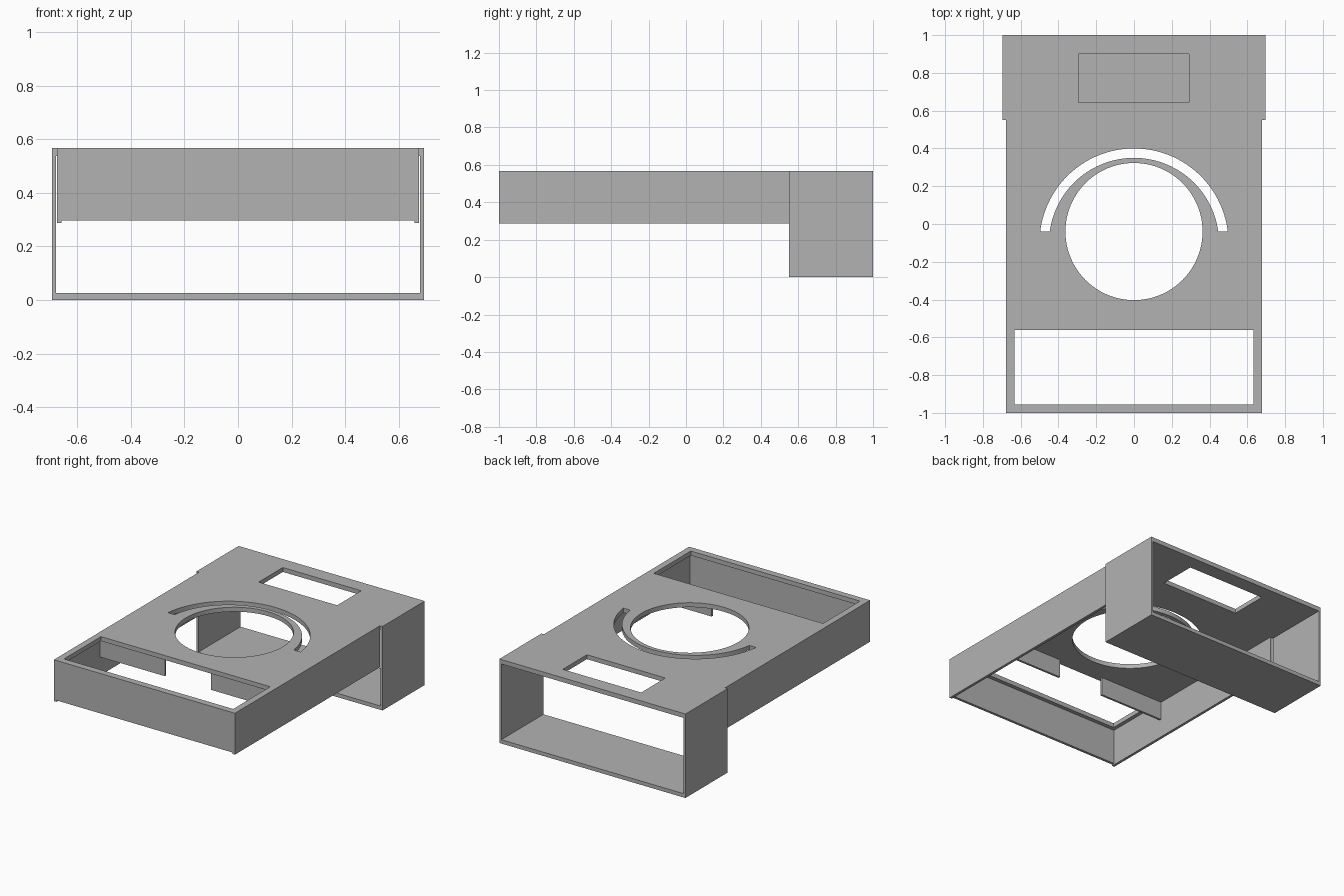
import bpy, bmesh, math

if "Cube" in bpy.data.objects:
    bpy.data.objects.remove(bpy.data.objects["Cube"], do_unlink=True)

grey = bpy.data.materials.new("plain_grey")
grey.use_nodes = True
colour = (0.45, 0.45, 0.45, 1)
grey.diffuse_color = colour
grey.node_tree.nodes["Principled BSDF"].inputs["Base Color"].default_value = colour

TOP, UNDER = 0.568, 0.538      # top plate faces
BODY, BOX = 0.677, 0.696       # half widths of body and rear box
STEP = 0.55                    # where the rear box begins


def prism(name, outline, z0, z1):
    """Extrude a flat outline from z0 up to z1."""
    bm = bmesh.new()
    face = bm.faces.new([bm.verts.new((x, y, z0)) for x, y in outline])
    ext = bmesh.ops.extrude_face_region(bm, geom=[face])
    verts = [v for v in ext["geom"] if isinstance(v, bmesh.types.BMVert)]
    bmesh.ops.translate(bm, verts=verts, vec=(0, 0, z1 - z0))
    bmesh.ops.recalc_face_normals(bm, faces=bm.faces)
    mesh = bpy.data.meshes.new(name)
    bm.to_mesh(mesh)
    bm.free()
    mesh.materials.append(grey)
    obj = bpy.data.objects.new(name, mesh)
    bpy.context.collection.objects.link(obj)
    return obj


def box(name, x0, x1, y0, y1, z0, z1):
    return prism(name, [(x0, y0), (x1, y0), (x1, y1), (x0, y1)], z0, z1)


def arc(r, cy, a0, a1, n):
    angles = [a0 + (a1 - a0) * i / n for i in range(n + 1)]
    return [(r * math.cos(a), cy + r * math.sin(a)) for a in angles]


def cut(target, cutter):
    cutter.hide_render = True
    mod = target.modifiers.new("cut", "BOOLEAN")
    mod.operation, mod.solver, mod.object = "DIFFERENCE", "EXACT", cutter
    bpy.context.view_layer.objects.active = target
    bpy.ops.object.modifier_apply(modifier=mod.name)
    bpy.data.objects.remove(cutter, do_unlink=True)


# Top plate, wider over the rear box
half = [(BODY, -1), (BODY, STEP), (BOX, STEP), (BOX, 1)]
plate = prism("top_plate", half + [(-x, y) for x, y in reversed(half)], UNDER, TOP)

# Openings: front bay, rear window, round hole, curved slot
low, high = UNDER - 0.1, TOP + 0.1
cut(plate, box("bay_cutter", -0.633, 0.633, -0.955, -0.56, low, high))
cut(plate, box("window_cutter", -0.295, 0.292, 0.642, 0.90, low, high))
cut(plate, prism("hole_cutter", arc(0.363, -0.04, 0, math.tau, 96)[:-1], low, high))
slot_y, end_y, outer, inner = -0.10, -0.04, 0.50, 0.45
a, b = (math.asin((end_y - slot_y) / r) for r in (outer, inner))
slot = arc(outer, slot_y, a, math.pi - a, 64) + arc(inner, slot_y, math.pi - b, b, 64)
cut(plate, prism("slot_cutter", slot, low, high))

# Front skirt wall, slightly shorter than the side walls
box("front_wall", -0.659, 0.659, -1, -0.982, 0.298, UNDER)

# Mirrored side walls, hanging tabs and rear box sides
for side, s in (("left", 1), ("right", -1)):
    box(side + "_body_wall", s * 0.659, s * BODY, -1, STEP, 0.288, UNDER)
    box(side + "_hanging_tab", s * 0.173, s * 0.659, -0.535, -0.52, 0.414, UNDER)
    box(side + "_box_wall", s * 0.681, s * BOX, STEP, 1, 0.026, UNDER)

# Rear box floor
box("box_floor", -BOX, BOX, STEP, 1, 0, 0.026)
